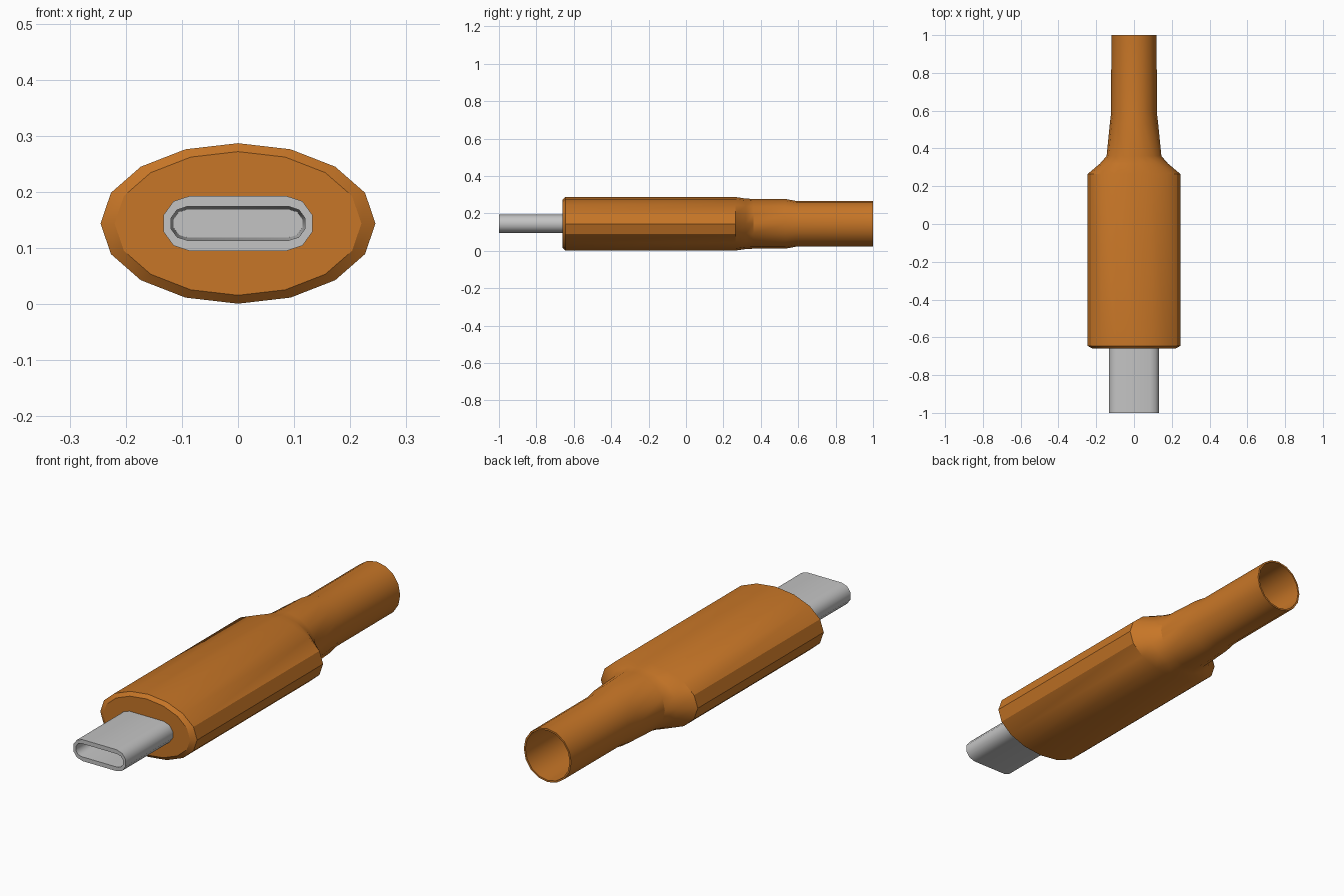
import bpy, bmesh, math

if "Cube" in bpy.data.objects:
    bpy.data.objects.remove(bpy.data.objects["Cube"])

ZC = 0.144  # height of the common axis


def material(name, color):
    m = bpy.data.materials.new(name)
    m.diffuse_color = (*color, 1)
    m.use_nodes = True
    m.node_tree.nodes["Principled BSDF"].inputs["Base Color"].default_value = m.diffuse_color
    return m


orange = material("orange_plastic", (0.57, 0.18, 0.02))
grey = material("grey_metal", (0.55, 0.55, 0.55))


def ellipse(y, rx, rz, n=16):
    return [(rx * math.cos(2 * math.pi * i / n), y,
             ZC + rz * math.sin(2 * math.pi * i / n)) for i in range(n)]


def stadium(y, half_w, half_h, seg=5):
    pts = []
    for side, start in ((1, -90), (-1, 90)):
        for i in range(seg + 1):
            a = math.radians(start + 180 * i / seg)
            pts.append((side * (half_w - half_h) + half_h * math.cos(a), y,
                        ZC + half_h * math.sin(a)))
    return pts


def loft(name, rings, mat, angle=30):
    """Skin a list of equal-length rings and cap both ends."""
    bm = bmesh.new()
    loops = [[bm.verts.new(p) for p in ring] for ring in rings]
    for a, b in zip(loops, loops[1:]):
        for i in range(len(a)):
            j = (i + 1) % len(a)
            bm.faces.new((a[i], a[j], b[j], b[i]))
    bm.faces.new(loops[0])
    bm.faces.new(loops[-1])
    bmesh.ops.recalc_face_normals(bm, faces=bm.faces)
    mesh = bpy.data.meshes.new(name)
    bm.to_mesh(mesh)
    bm.free()
    ob = bpy.data.objects.new(name, mesh)
    bpy.context.collection.objects.link(ob)
    mesh.materials.append(mat)
    bpy.context.view_layer.objects.active = ob
    ob.select_set(True)
    bpy.ops.object.shade_smooth_by_angle(angle=math.radians(angle))
    ob.select_set(False)
    return ob


# Housing, shoulder, strain relief and hollow cable sleeve: (y, rx, rz)
sections = [
    (-0.66, 0.220, 0.128), (-0.645, 0.245, 0.143),   # chamfered front
    (0.265, 0.245, 0.143), (0.32, 0.180, 0.135),     # body and shoulder
    (0.36, 0.145, 0.133), (0.53, 0.128, 0.133),      # strain relief
    (0.59, 0.121, 0.122), (1.0, 0.120, 0.122),       # sleeve
    (1.0, 0.112, 0.114), (0.59, 0.112, 0.114),       # sleeve bore
]
loft("housing", [ellipse(*s) for s in sections], orange)

# Plug shell with a deep, slightly tapered socket
plug = [(-0.65, 0.135, 0.049), (-1.0, 0.135, 0.049),
        (-1.0, 0.121, 0.030), (-0.70, 0.116, 0.025)]
loft("plug_shell", [stadium(*s) for s in plug], grey, 40)
